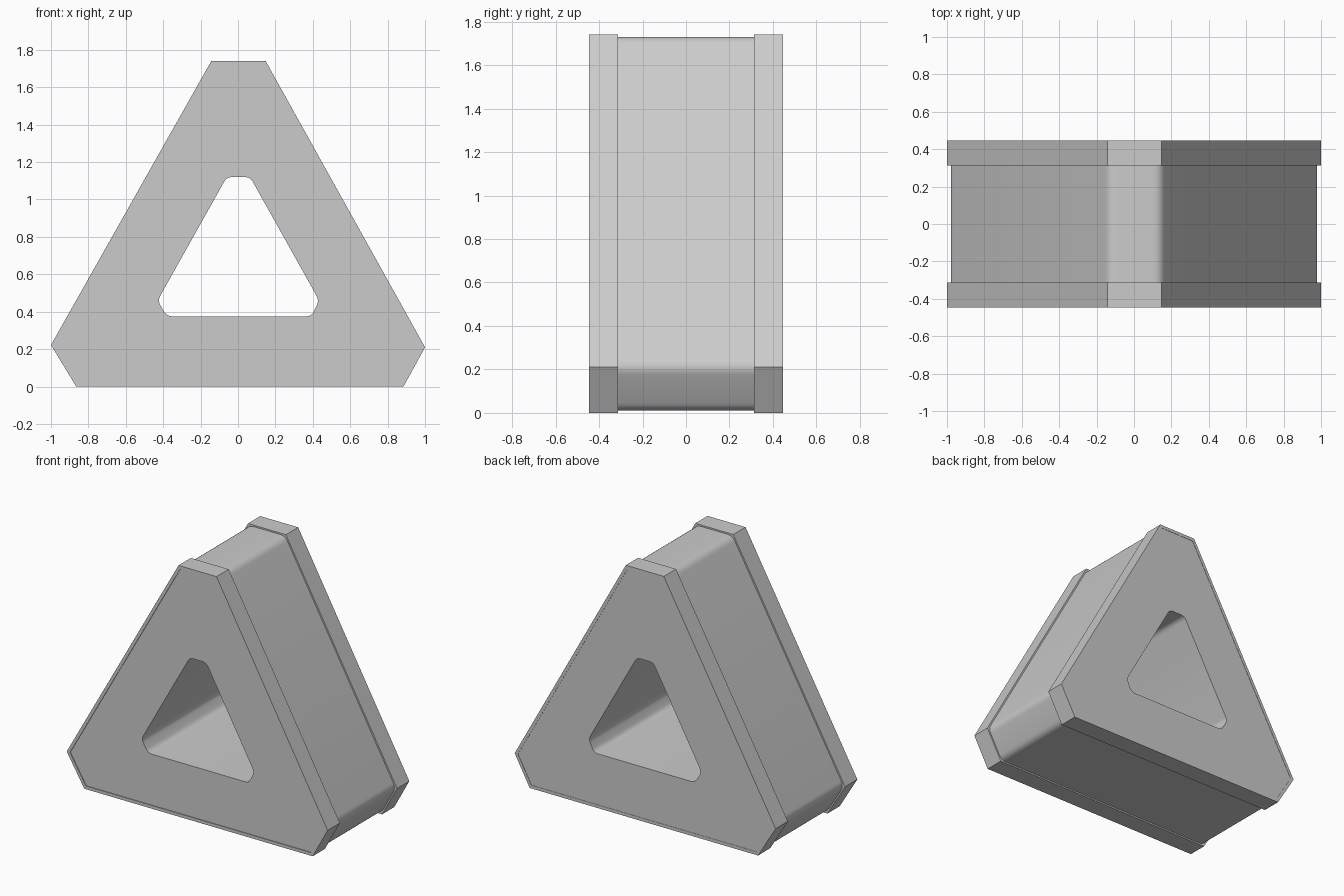
import bpy, bmesh, math
from mathutils import Vector

if "Cube" in bpy.data.objects:
    bpy.data.objects.remove(bpy.data.objects["Cube"])

# Profiles in the x-z plane, counter-clockwise from bottom left
OUTER = [Vector(p) for p in ((-0.865, 0), (0.885, 0), (1, 0.21),
                             (0.148, 1.74), (-0.143, 1.74), (-1, 0.222))]
HOLE = [Vector(p) for p in ((-0.38, 0.375), (0.393, 0.375), (0.434, 0.46),
                            (0.065, 1.12), (-0.06, 1.12), (-0.43, 0.46))]


def inset(pts, d):
    """Move every edge of a convex polygon inwards by d."""
    out = []
    for i, p in enumerate(pts):
        a = (p - pts[i - 1]).normalized()
        b = (pts[(i + 1) % len(pts)] - p).normalized()
        na, nb = Vector((-a.y, a.x)), Vector((-b.y, b.x))
        out.append(p + (na + nb) * d / (1 + na.dot(nb)))
    return out


def rounded(pts, d, steps=5):
    """Replace every corner with a small curve starting d along its edges."""
    out = []
    for i, p in enumerate(pts):
        a = p + (pts[i - 1] - p).normalized() * d
        b = p + (pts[(i + 1) % len(pts)] - p).normalized() * d
        for k in range(steps + 1):
            t = k / steps
            out.append(a * (1 - t) ** 2 + p * 2 * t * (1 - t) + b * t * t)
    return out


def ring(name, outer, inner, y0, y1):
    """Closed prism between two matching loops, running along y."""
    bm = bmesh.new()
    loops = [[bm.verts.new((p.x, y, p.y)) for p in pts]
             for pts, y in ((outer, y0), (outer, y1), (inner, y1), (inner, y0))]
    n = len(outer)
    for k in range(4):
        a, b = loops[k], loops[(k + 1) % 4]
        for i in range(n):
            j = (i + 1) % n
            bm.faces.new((a[i], a[j], b[j], b[i]))
    bmesh.ops.recalc_face_normals(bm, faces=bm.faces)
    mesh = bpy.data.meshes.new(name)
    bm.to_mesh(mesh)
    bm.free()
    obj = bpy.data.objects.new(name, mesh)
    bpy.context.collection.objects.link(obj)
    return obj


# Main body with softened corners and a triangular through-hole
body = ring("body", rounded(inset(OUTER, 0.01), 0.04), rounded(HOLE, 0.03),
            -0.442, 0.445)
bpy.context.view_layer.objects.active = body
body.select_set(True)
bpy.ops.object.shade_smooth_by_angle(angle=math.radians(30))

# Sharp-edged bands around the front and back ends
for name, y0, y1 in (("front_band", -0.447, -0.313), ("back_band", 0.313, 0.447)):
    ring(name, OUTER, inset(OUTER, 0.022), y0, y1)
